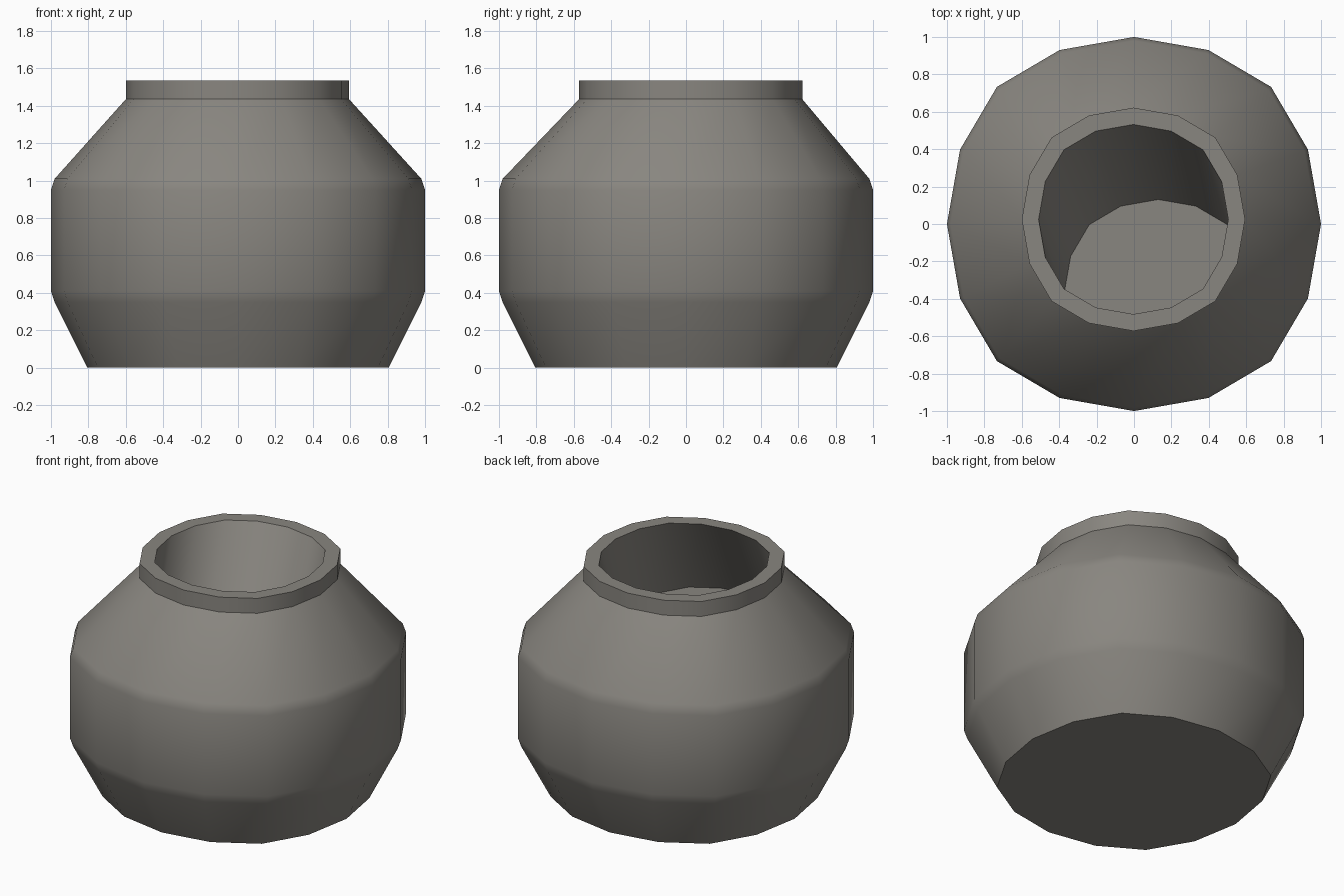
import bpy, bmesh, math

if "Cube" in bpy.data.objects:
    bpy.data.objects.remove(bpy.data.objects["Cube"])

# 16-sided outline (slightly squared circle), from one repeated quarter
QUARTER = [(1, 0), (0.93, 0.398), (0.733, 0.733), (0.398, 0.93)]
OUTLINE = []
for k in range(4):
    c, s = round(math.cos(k * math.pi / 2)), round(math.sin(k * math.pi / 2))
    OUTLINE += [(x * c - y * s, x * s + y * c) for x, y in QUARTER]

# Rings from base, up the outside, over the rim, down the skewed hole: radius, z, cx, cy
NX, NY = -0.003, 0.025
RINGS = [
    (0.805, 0.0, 0, 0),
    (0.98, 0.35, 0, 0),
    (1.0, 0.41, 0, 0),
    (1.0, 0.95, 0, 0),
    (0.98, 1.01, 0, 0),
    (0.597, 1.435, NX, NY),
    (0.597, 1.535, NX, NY),
    (0.507, 1.535, NX, NY),
    (0.504, 0.92, 0.13, -0.373),
]

bm = bmesh.new()
loops = [[bm.verts.new((cx + r * x, cy + r * y, z)) for x, y in OUTLINE]
         for r, z, cx, cy in RINGS]
n = len(OUTLINE)
for a, b in zip(loops, loops[1:]):
    for i in range(n):
        j = (i + 1) % n
        bm.faces.new((a[i], a[j], b[j], b[i]))

# Base cap and floor of the hole
bm.faces.new(loops[0][::-1])
bm.faces.new(loops[-1])
bm.normal_update()

mesh = bpy.data.meshes.new("pot")
bm.to_mesh(mesh)
bm.free()
pot = bpy.data.objects.new("pot", mesh)
bpy.context.collection.objects.link(pot)

# Dark warm grey clay
clay = bpy.data.materials.new("dark_clay")
clay.diffuse_color = (0.25, 0.238, 0.215, 1)
clay.use_nodes = True
clay.node_tree.nodes["Principled BSDF"].inputs["Base Color"].default_value = clay.diffuse_color
mesh.materials.append(clay)

# Smooth sides, sharp rim and base
bpy.context.view_layer.objects.active = pot
pot.select_set(True)
bpy.ops.object.shade_smooth_by_angle(angle=math.radians(35))
